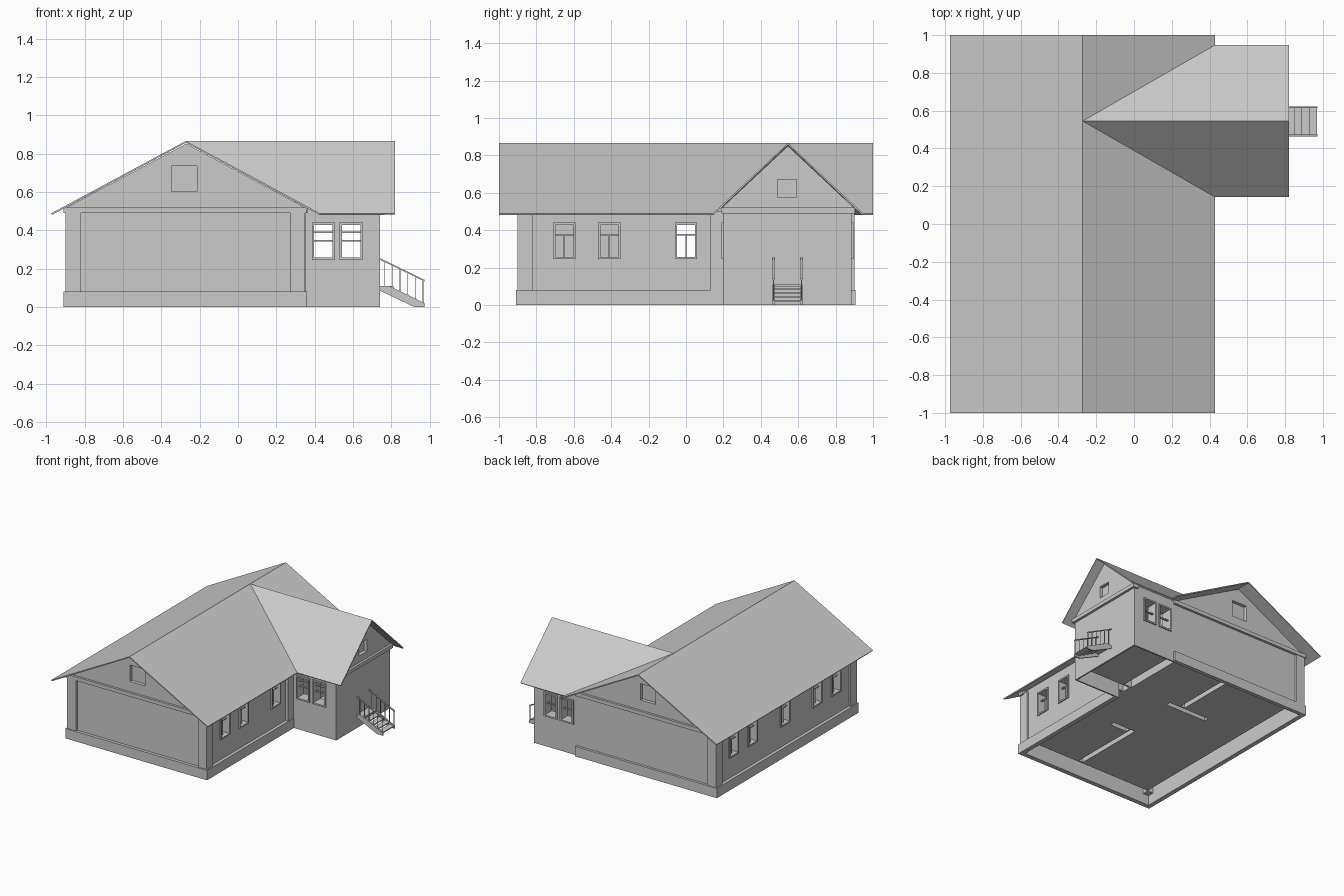
import bpy, bmesh

if "Cube" in bpy.data.objects:
    bpy.data.objects.remove(bpy.data.objects["Cube"])


def make(name, bm):
    mesh = bpy.data.meshes.new(name)
    bm.to_mesh(mesh)
    bm.free()
    ob = bpy.data.objects.new(name, mesh)
    bpy.context.collection.objects.link(ob)
    return ob


def add_prism(bm, pts, axis, lo, hi):
    """Extrude a 2D outline along an axis; pts hold the other two axes in order."""
    def at(p, h):
        c = list(p)
        c.insert(axis, h)
        return bm.verts.new(c)
    a = [at(p, lo) for p in pts]
    b = [at(p, hi) for p in pts]
    faces = [bm.faces.new(a[::-1]), bm.faces.new(b)]
    n = len(pts)
    for i in range(n):
        j = (i + 1) % n
        faces.append(bm.faces.new((a[i], a[j], b[j], b[i])))
    bmesh.ops.recalc_face_normals(bm, faces=faces)


def prism(name, pts, axis, lo, hi):
    bm = bmesh.new()
    add_prism(bm, pts, axis, lo, hi)
    return make(name, bm)


def boxes(name, items):
    """Many boxes (x0, x1, y0, y1, z0, z1) as one object."""
    bm = bmesh.new()
    for x0, x1, y0, y1, z0, z1 in items:
        add_prism(bm, [(x0, y0), (x1, y0), (x1, y1), (x0, y1)], 2, z0, z1)
    return make(name, bm)


def cut(ob, cutter):
    m = ob.modifiers.new("cut", 'BOOLEAN')
    m.operation, m.solver, m.object = 'DIFFERENCE', 'EXACT', cutter
    bpy.context.view_layer.objects.active = ob
    bpy.ops.object.modifier_apply(modifier=m.name)
    bpy.data.objects.remove(cutter)


def facing_box(axis, face, sign, u0, u1, z0, z1, d0, d1):
    """Box on a wall face, with depth d measured outwards."""
    d = sorted((face + sign * d0, face + sign * d1))
    return (*d, u0, u1, z0, z1) if axis == 0 else (u0, u1, *d, z0, z1)


def window(name, wall, axis, face, sign, u, z0, z1, w, h_bars, v_top=None):
    """Cut an opening in a wall and fit a deep frame with glazing bars."""
    def cube(*a):
        return facing_box(axis, face, sign, *a)
    l, r, t = u - w / 2, u + w / 2, 0.012
    cut(wall, boxes("opening", [cube(l + t/2, r - t/2, z0 + t/2, z1 - t/2, -0.1, 0.02)]))
    parts = [cube(l, l + t, z0, z1, -0.08, 0.01), cube(r - t, r, z0, z1, -0.08, 0.01),
             cube(l + t, r - t, z0, z0 + t, -0.08, 0.01), cube(l + t, r - t, z1 - t, z1, -0.08, 0.01)]
    parts += [cube(l + t, r - t, z - .004, z + .004, -0.03, -0.015) for z in h_bars]
    if v_top:
        parts.append(cube(u - .004, u + .004, z0 + t, v_top, -0.03, -0.015))
    boxes(name, parts)


def attic_window(name, wall, axis, face, sign, u0, u1, z0, z1):
    """Square opening with a recessed pane."""
    cut(wall, boxes("opening", [facing_box(axis, face, sign, u0, u1, z0, z1, -.1, .02)]))
    boxes(name, [facing_box(axis, face, sign, u0 - .005, u1 + .005, z0 - .005, z1 + .005, -.035, -.027)])


def plan(d):
    """L-shaped footprint of the house, inset by d."""
    return [(-.885 + d, -.885 + d), (.335 - d, -.885 + d), (.335 - d, .2 + d),
            (.74 - d, .2 + d), (.74 - d, .885 - d), (-.885 + d, .885 - d)]


# Thick outer walls made of two skins, open underneath
walls = prism("outer_walls", plan(0), 2, 0, .52)
cut(walls, prism("room_space", plan(.08), 2, .05, .6))
cut(walls, prism("crawl_space", plan(.012), 2, -.1, .08))
cavity = prism("cavity", plan(.012), 2, .07, .5)
cut(cavity, prism("inner_skin", plan(.068), 2, 0, .6))
cut(walls, cavity)

# Hollow partitions, floor with matching slots, and ceiling
runs = [(-.185, -.135, -.81, -.2, .08, .49), (-.135, .03, -.25, -.2, .08, .49),
        (-.48, -.1, .245, .295, .08, .49), (-.245, -.195, .295, .81, .08, .49),
        (.255, .335, .27, .815, .08, .49)]
floor = prism("floor", plan(.08), 2, .08, .09)
for i, (x0, x1, y0, y1, z0, z1) in enumerate(runs):
    part = boxes(f"partition_wall_{i}", [(x0, x1, y0, y1, z0, z1)])
    inside = (x0 + .005, x1 - .005, y0 + .005, y1 - .005, -.1, .48)
    cut(part, boxes("inside", [inside]))
    cut(floor, boxes("slot", [inside]))
prism("ceiling", plan(.08), 2, .49, .5)

# Plinth and corner boards
boxes("plinth", [(-.91, .36, -.91, -.88, 0, .08), (-.91, .36, .875, .905, 0, .08),
                 (-.91, -.88, -.88, .875, 0, .08), (.33, .36, -.88, .2, 0, .08)])
boxes("corner_boards", [(x - .04, x + .04, y - h, y + h, .08, .5) for x, y, h in
                        ((-.86, -.86, .04), (.31, -.86, .04), (-.86, .86, .04), (.315, .165, .035))])

# Ground floor windows
for i, y in enumerate((-.65, -.41, 0)):
    window(f"right_window_{i}", walls, 0, .335, 1, y, .245, .44, .12, [.375], .375)
for i, y in enumerate((-.65, -.41, 0, .42, .66)):
    window(f"left_window_{i}", walls, 0, -.885, -1, y, .245, .44, .12, [.375], .375)
for i, x in enumerate((.445, .59)):
    window(f"wing_front_window_{i}", walls, 1, .2, -1, x, .245, .44, .12, [.345, .39])
    window(f"wing_back_window_{i}", walls, 1, .885, 1, x, .245, .44, .12, [.345])

# Gables with attic windows and a trim band below
main_gable = [(-.91, .49), (.365, .49), (.365, .511), (-.27, .852), (-.91, .511)]
wing_gable = [(.19, .49), (.9, .49), (.9, .518), (.545, .85), (.19, .518)]
for label, s in (("front", -1), ("back", 1)):
    g = prism(label + "_gable", main_gable, 1, *sorted((s * .857, s * .887)))
    attic_window(label + "_attic_window", g, 1, s * .887, s, -.347, -.213, .602, .735)
    boxes(label + "_gable_band", [(-.91, .36, *sorted((s * .88, s * .905)), .49, .52)])
g = prism("wing_gable", wing_gable, 0, .712, .742)
attic_window("wing_attic_window", g, 0, .742, 1, .49, .59, .575, .67)
boxes("wing_gable_band", [(.735, .76, .19, .9, .49, .52)])

# Cross-gabled roof: two main slopes, notched for the wing slopes
E, R = .488, .866
bm = bmesh.new()
P = {k: bm.verts.new(c) for k, c in dict(
    lf=(-.975, -1, E), lb=(-.975, 1, E), rf=(-.272, -1, R), rb=(-.272, 1, R), apex=(-.272, .545, R),
    ef=(.43, -1, E), eb=(.43, 1, E), v1=(.43, .142, E), v2=(.43, .948, E),
    w1=(.82, .142, E), w2=(.82, .948, E), wr=(.82, .545, R)).items()}
for keys in ("lf rf apex rb lb", "rf ef v1 apex", "apex v2 eb rb",
             "v1 w1 wr apex", "apex wr w2 v2"):
    f = bm.faces.new([P[k] for k in keys.split()])
    f.normal_update()
    if f.normal.z < 0:
        f.normal_flip()
roof = make("roof", bm)
m = roof.modifiers.new("thickness", 'SOLIDIFY')
m.thickness, m.offset = .009, -1

# Entrance steps with stringers and railings
boxes("stair_treads", [(.925 - .04 * i, .97 - .04 * i, .472, .614, .016 + .021 * i, .024 + .021 * i)
                       for i in range(5)] + [(.74, .81, .472, .614, .1, .11)])
stringer = [(.74, .085), (.92, 0), (.972, 0), (.972, .02), (.79, .11), (.74, .11)]
rail = [(.74, .247), (.972, .134), (.972, .142), (.74, .255)]
for label, y in (("near", .468), ("far", .618)):
    prism(label + "_stringer", stringer, 1, y - .005, y + .005)
    prism(label + "_handrail", rail, 1, y - .005, y + .005)
    boxes(label + "_balusters", [
        (x - .002, x + .002, y - .002, y + .002,
         min(.1, .1 - (x - .79) * .5), .247 - (x - .745) * .49)
        for x in (.765, .805, .845, .885, .925, .965)])
